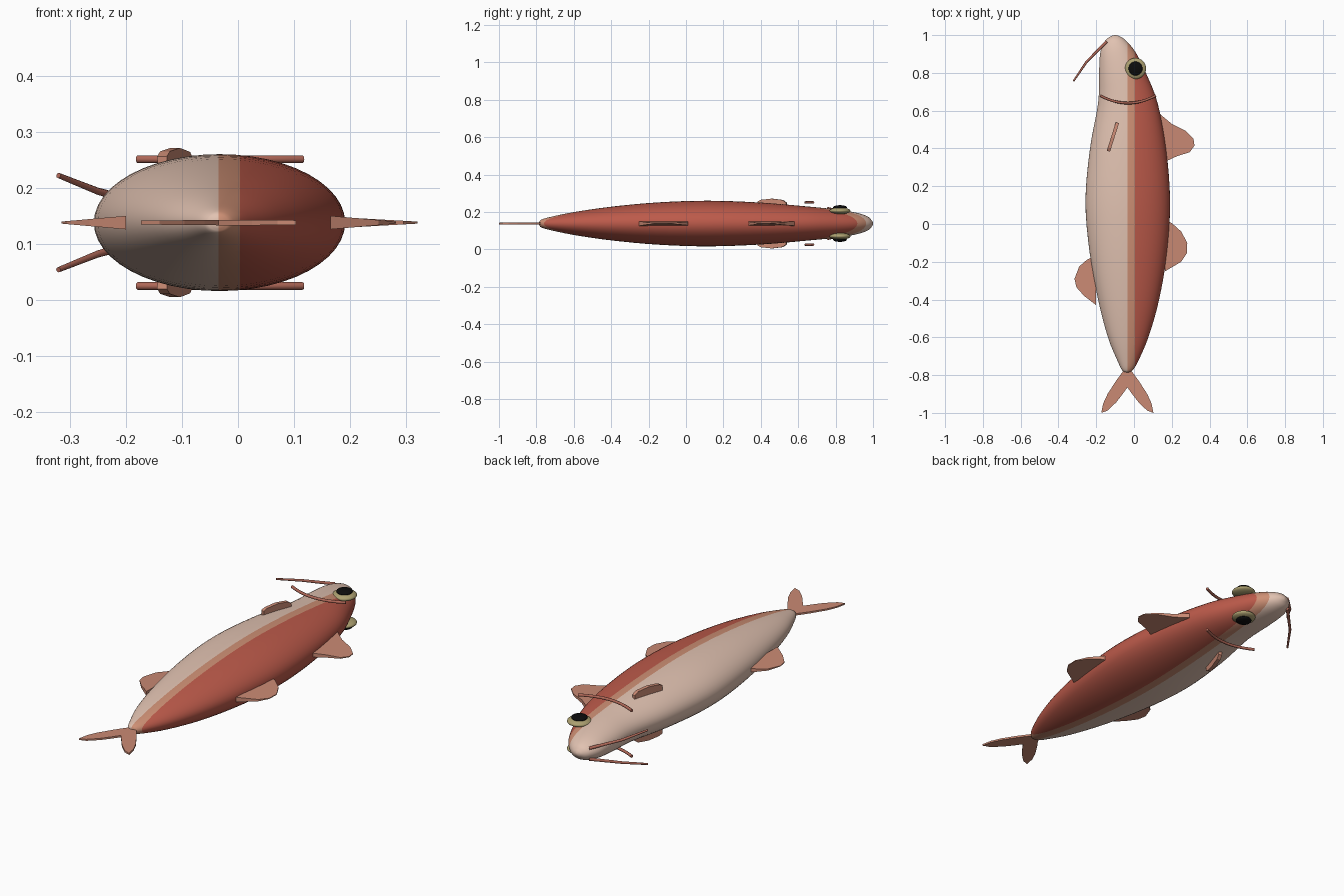
import bpy, bmesh, math
from mathutils import Matrix, Vector

if "Cube" in bpy.data.objects:
    bpy.data.objects.remove(bpy.data.objects["Cube"])

MID = 0.138      # height of the fish's plane of symmetry
AXIS = -0.035    # x of the tail axis


def material(name, r, g, b):
    lin = [((c / 255 + 0.055) / 1.055) ** 2.4 for c in (r, g, b)] + [1]
    m = bpy.data.materials.new(name)
    m.use_nodes = True
    m.diffuse_color = lin
    m.node_tree.nodes["Principled BSDF"].inputs["Base Color"].default_value = lin
    return m


cream = material("cream belly", 225, 194, 177)
tan = material("tan stripe", 205, 143, 116)
red = material("red back", 188, 90, 74)
fin_pink = material("fin pink", 202, 138, 116)
brown = material("barbel brown", 176, 104, 88)
olive = material("eye olive", 172, 160, 112)
black = material("pupil black", 12, 12, 12)


def finish(name, bm, mats, smooth=True):
    bmesh.ops.recalc_face_normals(bm, faces=bm.faces[:])
    me = bpy.data.meshes.new(name)
    bm.to_mesh(me)
    bm.free()
    for m in mats:
        me.materials.append(m)
    for p in me.polygons:
        p.use_smooth = smooth
    ob = bpy.data.objects.new(name, me)
    bpy.context.collection.objects.link(ob)
    return ob


def catmull(pts, steps):
    pts = [Vector(p) for p in pts]
    ext = [2 * pts[0] - pts[1]] + pts + [2 * pts[-1] - pts[-2]]
    out = []
    for a, b, c, d in zip(ext, ext[1:], ext[2:], ext[3:]):
        for i in range(steps):
            t = i / steps
            out.append(0.5 * (2 * b + (c - a) * t + (2 * a - 5 * b + 4 * c - d) * t * t
                              + (3 * b - a - 3 * c + d) * t ** 3))
    return out + [pts[-1]]


# Body: elliptical sections (y, left edge, right edge, half height)
sections = [
    (-0.785, -0.045, -0.025, 0.008), (-0.775, -0.062, -0.008, 0.02),
    (-0.73, -0.085, 0.02, 0.034), (-0.6, -0.138, 0.076, 0.061),
    (-0.4, -0.19, 0.133, 0.09), (-0.15, -0.235, 0.175, 0.113),
    (0.12, -0.257, 0.191, 0.122), (0.4, -0.233, 0.17, 0.112),
    (0.64, -0.19, 0.125, 0.092), (0.8, -0.185, 0.063, 0.076),
    (0.91, -0.178, 0.008, 0.058), (0.97, -0.153, -0.042, 0.038),
    (0.993, -0.124, -0.074, 0.017), (1.0, -0.103, -0.095, 0.004)]
SEG = 48
bm = bmesh.new()
rings = []
for y, left, right, half in (Vector(s) for s in catmull(sections, 4)):
    ring = []
    for i in range(SEG):
        a = math.tau * i / SEG
        ring.append(bm.verts.new(((left + right) / 2 + (right - left) / 2 * math.cos(a),
                                  y, MID + half * math.sin(a))))
    rings.append(ring)
for r0, r1 in zip(rings, rings[1:]):
    for i in range(SEG):
        j = (i + 1) % SEG
        bm.faces.new((r0[i], r0[j], r1[j], r1[i]))
bm.faces.new(rings[0])
bm.faces.new(rings[-1])
# Colour bands run lengthwise and are cut cleanly into the skin
BAND = (-0.035, 0.004)
for x in BAND:
    bmesh.ops.bisect_plane(bm, geom=bm.verts[:] + bm.edges[:] + bm.faces[:],
                           plane_co=(x, 0, 0), plane_no=(1, 0, 0), dist=1e-5)
for f in bm.faces:
    f.material_index = sum(f.calc_center_median().x > x for x in BAND)
finish("body", bm, (cream, tan, red))


def plate(name, outline, thick, taper):
    """Flat fin in the symmetry plane, thinning away from the body."""
    root = min(abs(x) for x, y in outline)
    reach = max(abs(x) for x, y in outline) - root
    bm = bmesh.new()
    sides = []
    for s in (1, -1):
        sides.append([bm.verts.new((x, y, MID + s * thick * (1 - taper * (abs(x) - root) / reach)))
                      for x, y in outline])
    bm.faces.new(sides[0])
    bm.faces.new(sides[1][::-1])
    n = len(outline)
    for i in range(n):
        j = (i + 1) % n
        bm.faces.new((sides[0][i], sides[1][i], sides[1][j], sides[0][j]))
    return finish(name, bm, [fin_pink], False)


# Fins along the back and belly
plate("front_dorsal_fin", [(0.14, 0.58), (0.2, 0.53), (0.27, 0.495), (0.315, 0.45),
                           (0.32, 0.415), (0.295, 0.38), (0.23, 0.36), (0.165, 0.33)], 0.012, 0.85)
plate("rear_dorsal_fin", [(0.165, 0.02), (0.2, 0.005), (0.25, -0.04), (0.282, -0.1),
                          (0.28, -0.155), (0.25, -0.2), (0.165, -0.25)], 0.012, 0.85)
plate("belly_fin", [(-0.2, -0.165), (-0.25, -0.19), (-0.29, -0.225), (-0.315, -0.29),
                    (-0.305, -0.335), (-0.265, -0.38), (-0.2, -0.43)], 0.012, 0.85)

# Forked tail, one lobe mirrored about the axis
lobe = [(0.012, -0.765), (0.06, -0.83), (0.105, -0.9), (0.128, -0.95), (0.138, -1.0),
        (0.105, -0.988), (0.06, -0.945), (0.025, -0.9)]
plate("tail_fin", [(AXIS + x, y) for x, y in lobe] + [(AXIS, -0.865)]
      + [(AXIS - x, y) for x, y in lobe[::-1]], 0.005, 0.3)


def tube(name, pts, radius, tip):
    cu = bpy.data.curves.new(name, "CURVE")
    cu.dimensions = "3D"
    cu.bevel_depth = radius
    cu.bevel_resolution = 2
    cu.use_fill_caps = True
    sp = cu.splines.new("POLY")
    sp.points.add(len(pts) - 1)
    for i, (p, co) in enumerate(zip(sp.points, pts)):
        p.co = (*co, 1)
        p.radius = 1 + (tip - 1) * i / (len(pts) - 1)
    cu.materials.append(brown)
    ob = bpy.data.objects.new(name, cu)
    bpy.context.collection.objects.link(ob)


def disc(name, x, y, z, radius, half, mat):
    bm = bmesh.new()
    bmesh.ops.create_uvsphere(bm, u_segments=32, v_segments=16, radius=1,
                              matrix=Matrix.Translation((x, y, z)) @ Matrix.Diagonal((radius, radius, half, 1)))
    finish(name, bm, [mat])


# Parts paired on both flanks
for s, side in ((1, "upper"), (-1, "lower")):
    disc(side + "_eye", 0.008, 0.823, MID + s * 0.068, 0.056, 0.018, olive)
    disc(side + "_pupil", 0.008, 0.823, MID + s * 0.086, 0.037, 0.012, black)

    arc = [(-0.032 + 0.147 * u / 6, 0.64 + 0.04 * (u / 6) ** 2, MID + s * 0.113) for u in range(-6, 7)]
    tube(side + "_gill_line", arc, 0.007, 1)
    tube(side + "_barbel", [(-0.145, 0.965, MID + s * 0.027), (-0.25, 0.86, MID + s * 0.056),
                            (-0.32, 0.757, MID + s * 0.084)], 0.008, 0.6)

    # Pectoral fin: a thin upright blade leaning along the flank
    bm = bmesh.new()
    along = Vector((0.3, 0.95, 0)).normalized()
    across = Vector((along.y, -along.x, 0))
    blade = [(-0.075, 0.08), (-0.078, 0.118), (-0.06, 0.127), (0, 0.133), (0.06, 0.126),
             (0.08, 0.112), (0.08, 0.08)]
    faces = [[bm.verts.new(Vector((-0.112, 0.46, MID + s * h)) + along * d + across * w)
              for d, h in blade] for w in (-0.009, 0.009)]
    bm.faces.new(faces[0])
    bm.faces.new(faces[1])
    for i in range(len(blade)):
        j = (i + 1) % len(blade)
        bm.faces.new((faces[0][i], faces[0][j], faces[1][j], faces[1][i]))
    finish(side + "_pectoral_fin", bm, [fin_pink], False)
